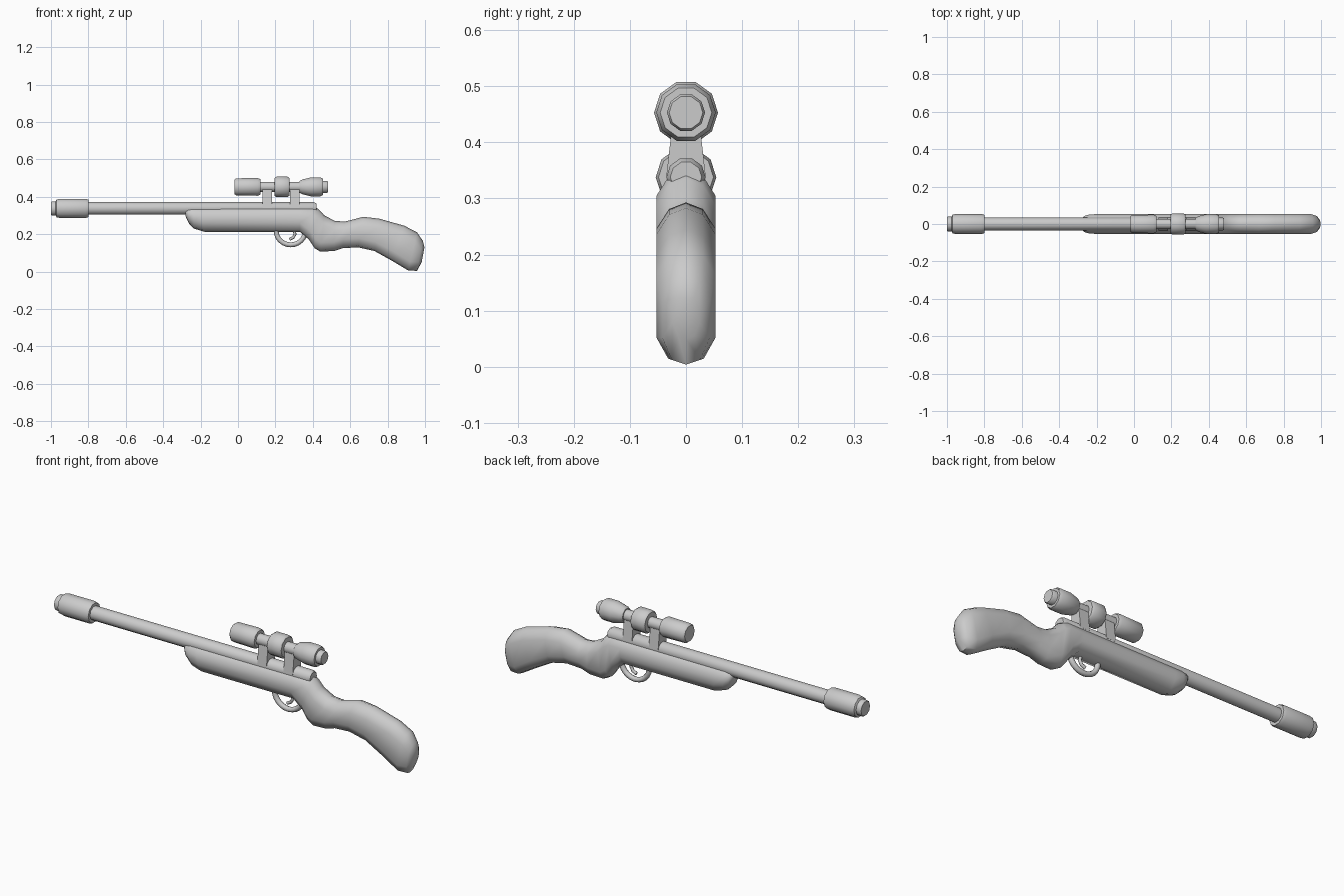
import bpy, bmesh, math
from mathutils import Vector

if "Cube" in bpy.data.objects:
    bpy.data.objects.remove(bpy.data.objects["Cube"])

GREY = (0.6, 0.6, 0.6, 1)
grey = bpy.data.materials.new("plain grey")
grey.use_nodes = True
grey.diffuse_color = GREY
grey.node_tree.nodes["Principled BSDF"].inputs["Base Color"].default_value = GREY


def loft(name, rings, angle=40, closed=False):
    """Skin a list of equal-length point loops, capping the ends unless closed."""
    bm = bmesh.new()
    loops = [[bm.verts.new(p) for p in ring] for ring in rings]
    pairs = list(zip(loops, loops[1:]))
    if closed:
        pairs.append((loops[-1], loops[0]))
    else:
        bm.faces.new(loops[0])
        bm.faces.new(loops[-1])
    n = len(loops[0])
    for a, b in pairs:
        for i in range(n):
            j = (i + 1) % n
            bm.faces.new((a[i], a[j], b[j], b[i]))
    bmesh.ops.recalc_face_normals(bm, faces=bm.faces)
    mesh = bpy.data.meshes.new(name)
    bm.to_mesh(mesh)
    bm.free()
    mesh.materials.append(grey)
    obj = bpy.data.objects.new(name, mesh)
    bpy.context.collection.objects.link(obj)
    bpy.ops.object.select_all(action='DESELECT')
    obj.select_set(True)
    bpy.context.view_layer.objects.active = obj
    bpy.ops.object.shade_smooth_by_angle(angle=math.radians(angle))
    return obj


def turned(name, z, profile, sides=10):
    """Ten-sided turned part along x from (x, radius) pairs."""
    turn = [math.tau * i / sides for i in range(sides)]
    loft(name, [[(x, r * math.cos(a), z + r * math.sin(a)) for a in turn]
                for x, r in profile])


def stock_ring(tx, tz, bx, bz, w):
    """Rounded section between a top point and a bottom point."""
    top, bottom = Vector((tx, 0, tz)), Vector((bx, 0, bz))
    length = (bottom - top).length
    down = (bottom - top) / length
    c = min(0.048, length * 0.36)
    half = [(0.57, c * 0.25), (1, c), (1, length - c), (0.6, length - c * 0.18)]
    side = [top + down * d + Vector((0, w * k, 0)) for k, d in half]
    other = [Vector((p.x, -p.y, p.z)) for p in reversed(side)]
    return [top] + side + [bottom] + other


# Wooden stock, fore-end to butt: top x, top z, bottom x, bottom z, half width
W = 0.053
stations = [
    (-.28, .335, -.28, .295, .028), (-.268, .346, -.262, .256, .043),
    (-.24, .35, -.235, .23, .051), (-.2, .35, -.18, .213, W),
    (.33, .352, .33, .213, W), (.4, .352, .38, .17, W),
    (.43, .335, .41, .125, W), (.46, .302, .44, .107, W),
    (.515, .272, .515, .11, W), (.57, .267, .56, .125, W),
    (.67, .293, .64, .13, W), (.755, .283, .73, .11, W),
    (.89, .245, .82, .06, W), (.957, .21, .91, .006, W),
    (.988, .165, .957, .004, .042), (.997, .13, .982, .05, .024),
]
loft("stock", [stock_ring(*s) for s in stations], 50)

# Barrel and muzzle
turned("barrel", .338, [(-.82, .035), (.405, .035), (.42, .028)])
turned("muzzle", .338, [(-1, .036), (-.995, .04), (-.975, .04), (-.97, .05),
                        (-.95, .054), (-.815, .054), (-.8, .049)])

# Scope body, centre ring and eyepiece
turned("scope_tube", .453, [(.1, .028), (.36, .028)])
turned("scope_objective", .453, [(-.02, .04), (-.01, .048), (.105, .05), (.12, .043)])
turned("scope_ring", .453, [(.195, .05), (.205, .057), (.265, .057), (.275, .05)])
turned("scope_ocular", .453, [(.33, .034), (.345, .042), (.39, .053),
                              (.44, .053), (.455, .046)])
turned("scope_eyepiece", .453, [(.44, .034), (.475, .034), (.482, .03)])

# Tapered scope mounts
for name, x in (("front_mount", .157), ("rear_mount", .303)):
    loft(name, [[(x + sx * .026, sy * w, z) for sx, sy in
                 ((-1, -1), (1, -1), (1, 1), (-1, 1))]
                for z, w in ((.34, .035), (.41, .027), (.45, .022))], 30)


def bent_rod(name, path, radius, sides=8):
    """Round rod along a path in the xz plane."""
    rings = []
    for i, p in enumerate(path):
        t = (path[min(i + 1, len(path) - 1)] - path[max(i - 1, 0)]).normalized()
        across = t.cross(Vector((0, 1, 0)))
        turn = [math.tau * k / sides for k in range(sides)]
        rings.append([p + across * radius * math.cos(a)
                      + Vector((0, radius * math.sin(a), 0)) for a in turn])
    loft(name, rings, 60)


# Trigger guard and trigger
arc = [math.pi * (1 + i / 12) for i in range(13)]
bent_rod("trigger_guard", [Vector((.282 + .078 * math.cos(a), 0, .218 + .075 * math.sin(a)))
                           for a in arc], .013)
bent_rod("trigger", [Vector((x, 0, z)) for x, z in
                     ((.3, .222), (.305, .2), (.295, .182), (.275, .172))], .008)
